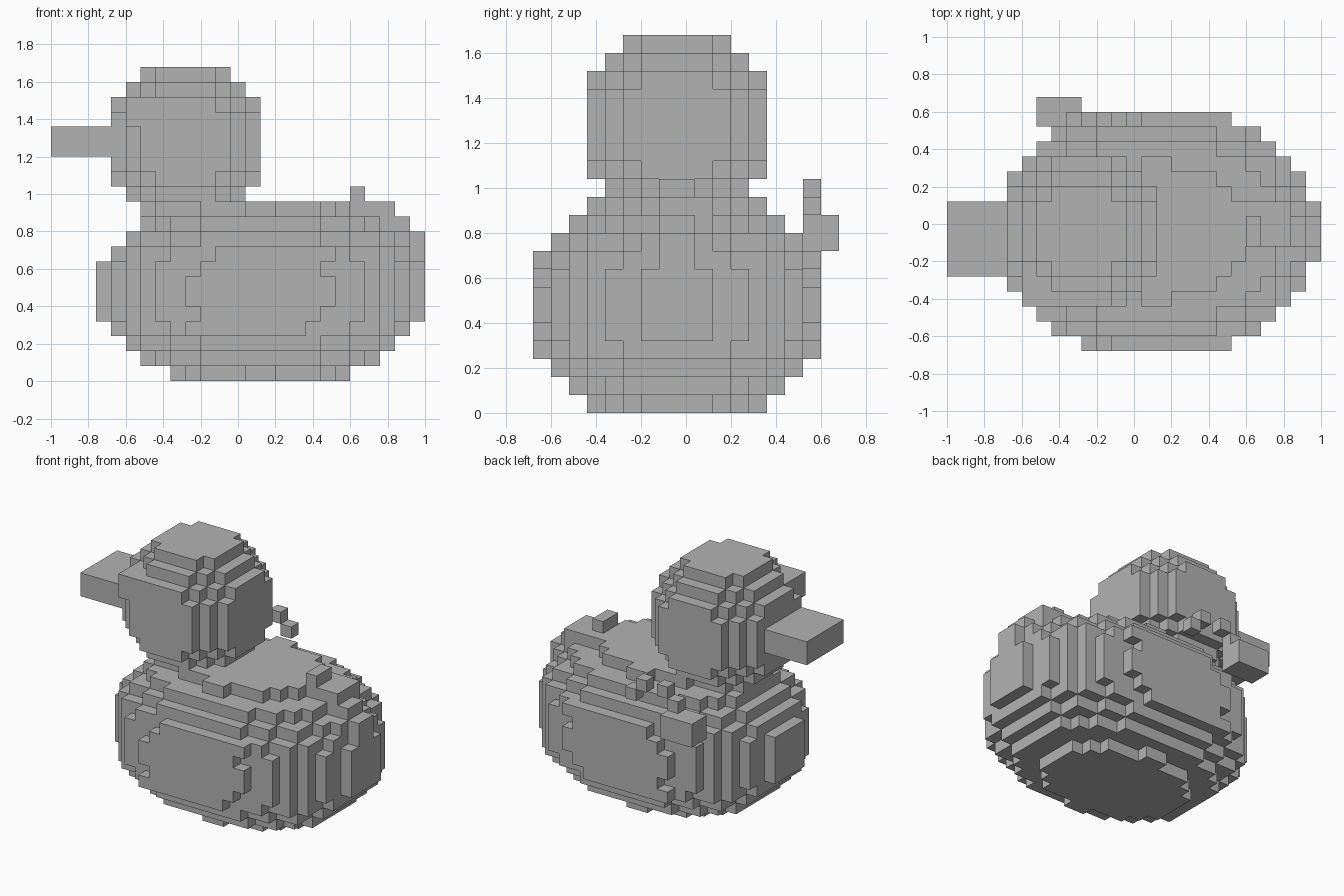
import bpy, bmesh

if "Cube" in bpy.data.objects:
    bpy.data.objects.remove(bpy.data.objects["Cube"])

S = 0.08                       # cube size
ORG = (-1.0, -0.68, 0.0)       # grid origin


def ellipsoid(centre, radii):
    """Grid cells whose inner corner lies inside an ellipsoid (cell units)."""
    cells = set()
    spans = [range(int(c - r) - 2, int(c + r) + 3) for c, r in zip(centre, radii)]
    for i in spans[0]:
        for j in spans[1]:
            for k in spans[2]:
                f = 0
                for n, c, r in zip((i, j, k), centre, radii):
                    d = n - c if n >= c else c - 1 - n
                    f += (d / r) ** 2
                if f < 1:
                    cells.add((i, j, k))
    return cells


def box(x0, x1, y0, y1, z0, z1):
    """Grid cells filling a box given in model units."""
    a = [round((v - o) / S) for v, o in zip((x0, y0, z0), ORG)]
    b = [round((v - o) / S) for v, o in zip((x1, y1, z1), ORG)]
    return {(i, j, k) for i in range(a[0], b[0])
            for j in range(a[1], b[1]) for k in range(a[2], b[2])}


# rounded body with the uneven edge rows of its two flat sides
body = ellipsoid((14, 8, 6), (10.3, 7.7, 5.88))
for y in (-0.68, 0.52):
    body |= box(0.36, 0.52, y, y + S, 0.64, 0.72)
    body |= box(-0.28, -0.12, y, y + S, 0.24, 0.32)

# round head
head = ellipsoid((9, 8, 16), (4.637, 4.637, 4.637))

# flat beak
beak = box(-1.0, -0.60, -0.28, 0.12, 1.20, 1.36)

# raised eye block on the front side
eye = box(-0.60, -0.44, -0.44, -0.28, 1.36, 1.52)

# upturned tail
tail = (box(0.60, 0.84, -0.12, 0.12, 0.80, 0.96)
        | box(0.60, 0.68, -0.12, 0.04, 0.96, 1.04)
        | box(0.84, 0.92, -0.12, 0.04, 0.80, 0.88)
        | box(0.76, 0.92, -0.20, 0.12, 0.72, 0.80)
        | box(0.92, 1.00, -0.12, 0.04, 0.64, 0.80))

# side tag and the loose arch of cubes above it
tag = box(-0.52, -0.28, 0.52, 0.68, 0.72, 0.88)
arch = set()
for x, z in ((-0.36, 0.88), (-0.28, 0.96), (-0.12, 0.96), (-0.04, 0.88)):
    arch |= box(x, x + S, 0.52, 0.60, z, z + S)

grey = bpy.data.materials.new("grey")
grey.diffuse_color = (0.45, 0.45, 0.45, 1)
grey.use_nodes = True
grey.node_tree.nodes["Principled BSDF"].inputs["Base Color"].default_value = grey.diffuse_color

parts = [("body", body), ("head", head), ("beak", beak), ("eye", eye),
         ("tail", tail), ("side_tag", tag), ("side_arch", arch)]
solid = set().union(*(c for _, c in parts))
used = set()

# build each part from the outward faces of its cubes
for name, cells in parts:
    cells = cells - used
    used |= cells
    bm = bmesh.new()
    verts = {}

    def vert(p):
        if p not in verts:
            verts[p] = bm.verts.new([o + S * n for o, n in zip(ORG, p)])
        return verts[p]

    for cell in sorted(cells):
        for axis in range(3):
            for side in (0, 1):
                near = list(cell)
                near[axis] += 2 * side - 1
                if tuple(near) in solid:
                    continue
                u, v = (axis + 1) % 3, (axis + 2) % 3
                loop = []
                for du, dv in ((0, 0), (1, 0), (1, 1), (0, 1)):
                    p = list(cell)
                    p[axis] += side
                    p[u] += du
                    p[v] += dv
                    loop.append(vert(tuple(p)))
                bm.faces.new(loop if side else loop[::-1])
    mesh = bpy.data.meshes.new(name)
    bm.to_mesh(mesh)
    bm.free()
    mesh.materials.append(grey)
    bpy.context.collection.objects.link(bpy.data.objects.new(name, mesh))
